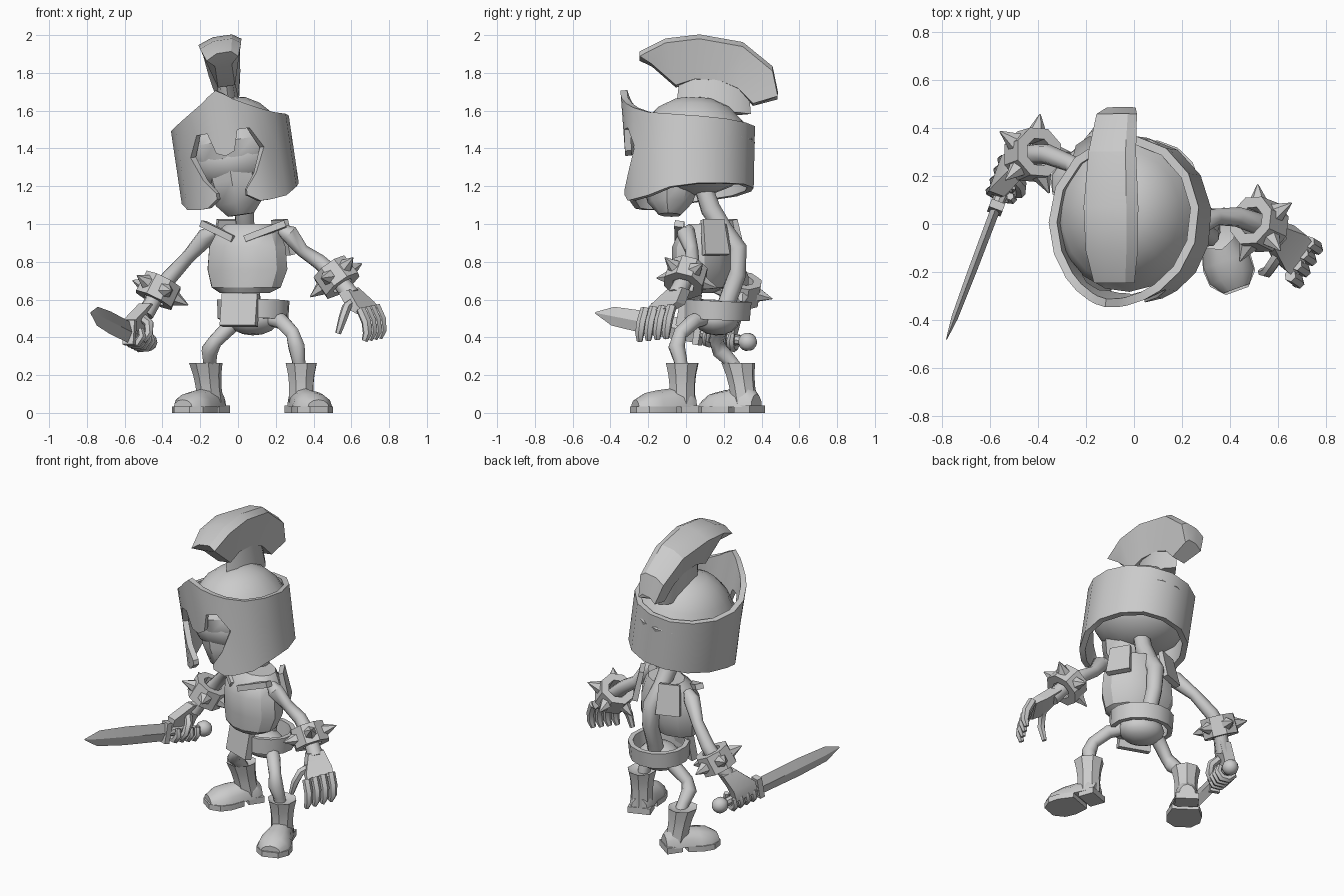
import bpy, bmesh, math
from mathutils import Vector as V, Matrix as M

if "Cube" in bpy.data.objects:
    bpy.data.objects.remove(bpy.data.objects["Cube"])

GREY = bpy.data.materials.new("plain_grey")
GREY.diffuse_color = (0.6, 0.6, 0.6, 1)
GREY.use_nodes = True
GREY.node_tree.nodes["Principled BSDF"].inputs["Base Color"].default_value = GREY.diffuse_color
I4 = M.Identity(4)


def rot(deg, axis):
    return M.Rotation(math.radians(deg), 4, axis)


def finish(name, bm, mat=I4, angle=35, thick=0):
    bmesh.ops.remove_doubles(bm, verts=bm.verts, dist=1e-4)
    bmesh.ops.recalc_face_normals(bm, faces=bm.faces)
    me = bpy.data.meshes.new(name)
    bm.to_mesh(me)
    bm.free()
    me.transform(mat)
    me.materials.append(GREY)
    ob = bpy.data.objects.new(name, me)
    bpy.context.collection.objects.link(ob)
    bpy.ops.object.select_all(action='DESELECT')
    ob.select_set(True)
    bpy.context.view_layer.objects.active = ob
    if thick:
        mod = ob.modifiers.new("thickness", 'SOLIDIFY')
        mod.thickness, mod.offset = thick, -1
        bpy.ops.object.modifier_apply(modifier="thickness")
    bpy.ops.object.shade_smooth_by_angle(angle=math.radians(angle))
    return ob


def loft(name, rings, mat=I4, angle=35, closed=False):
    """Skin a list of point rings; cap the ends, or join them when closed."""
    bm = bmesh.new()
    rv = [[bm.verts.new(p) for p in r] for r in rings]
    pairs = list(zip(rv, rv[1:])) + ([(rv[-1], rv[0])] if closed else [])
    for a, b in pairs:
        for i in range(len(a)):
            j = (i + 1) % len(a)
            bm.faces.new((a[i], a[j], b[j], b[i]))
    if not closed:
        bm.faces.new(rv[0][::-1])
        bm.faces.new(rv[-1])
    return finish(name, bm, mat, angle)


def oval(cx, cy, z, rx, ry, n=10):
    return [(cx + rx * math.cos(2 * math.pi * i / n),
             cy + ry * math.sin(2 * math.pi * i / n), z) for i in range(n)]


def tube(name, pts, radii, n=8, angle=50):
    pts = [V(p) for p in pts]
    rings = []
    for i, p in enumerate(pts):
        t = (pts[min(i + 1, len(pts) - 1)] - pts[max(i - 1, 0)]).normalized()
        u = t.cross(V((0.3, 1, 0.1))).normalized()
        w = t.cross(u)
        rings.append([p + radii[i] * (u * math.cos(a) + w * math.sin(a))
                      for a in (2 * math.pi * k / n for k in range(n))])
    return loft(name, rings, angle=angle)


def box(name, size, mat, taper=1.0):
    x, y, z = (s / 2 for s in size)
    ring = lambda h, k: [(-x * k, -y * k, h), (x * k, -y * k, h), (x * k, y * k, h), (-x * k, y * k, h)]
    return loft(name, [ring(-z, 1), ring(z, taper)], mat, 20)


def ball(name, c, r, mat=I4, seg=14):
    bm = bmesh.new()
    bmesh.ops.create_uvsphere(bm, u_segments=seg, v_segments=8, radius=1)
    return finish(name, bm, mat @ M.Translation(c) @ M.Diagonal((*r, 1)), 60)


def frame(origin, axis):
    """Matrix at origin whose local z follows axis."""
    return M.Translation(origin) @ V(axis).to_track_quat('Z', 'Y').to_matrix().to_4x4()


# --- head: everything in a local frame that leans and turns ---
HEAD = M.Translation((-0.015, 0.02, 1.35)) @ rot(-8, 'Z') @ rot(-8.5, 'Y')

# helmet shell: columns of (angle from front, rim, opening top, opening bottom, lower edge)
cols = [(0, .36, .01, None, 0), (9, .33, .03, None, 0), (15, .305, .14, -.18, -.21),
        (27, .27, .14, -.1, -.25), (39, .24, .03, .03, -.25), (58, .205, 0, 0, -.24),
        (80, .19, 0, 0, -.2), (105, .18, 0, 0, -.18), (130, .175, 0, 0, -.17),
        (155, .17, 0, 0, -.16), (180, .17, 0, 0, -.16)]
bm = bmesh.new()


def hp(deg, z, side):
    a = math.radians(deg)
    lean = 1 + 0.3 * max(0, z - .05) * max(0, math.cos(a))
    return bm.verts.new((side * .315 * math.sin(a), -.345 * lean * math.cos(a), z))


for side in (-1, 1):
    for c, d in zip(cols, cols[1:]):
        bm.faces.new([hp(c[0], c[1], side), hp(d[0], d[1], side), hp(d[0], d[2], side), hp(c[0], c[2], side)])
        if c[3] is not None:
            bm.faces.new([hp(c[0], c[3], side), hp(d[0], d[3], side), hp(d[0], d[4], side), hp(c[0], c[4], side)])
finish("helmet", bm, HEAD, 32, 0.035)

# dome flares out to meet the shell
loft("helmet_dome", [oval(0, .02, z, rx, ry, 18) for z, rx, ry in
                     ((.0, .27, .3), (.09, .295, .325), (.13, .27, .295), (.2, .235, .26), (.27, .17, .19),
                      (.31, .1, .11), (.325, .02, .02))], HEAD, 50)
ball("skull", (0, .02, .0), (.28, .3, .2), HEAD, 16)
loft("jaw", [oval(0, -.1, z, rx, ry, 8) for z, rx, ry in
             ((-.305, .07, .06), (-.24, .125, .12), (-.12, .15, .16), (.0, .16, .16))], HEAD)

# crest: side profile (y, z), wide along the top and narrow below, on a low stem
CREST = HEAD @ M.Translation((.01, 0, 0)) @ rot(8, 'Z')
top = [(-.275, .555), (-.14, .625), (.04, .65), (.27, .615), (.43, .49), (.46, .36)]
low = [(-.21, .49), (-.08, .38), (.02, .415), (.15, .41), (.25, .37), (.33, .29)]
wide = [.085, .11, .115, .1, .085, .06]
loft("crest", [[(-w, a[0], a[1] - .03), (-w * .3, *a), (w * .6, *a), (w, a[0], a[1] - .03),
                (.045, b[0], b[1]), (-.045, b[0], b[1])] for a, b, w in zip(top, low, wide)], CREST, 25)
loft("crest_stem", [oval(0, .12, .24, .06, .2, 8), oval(0, .12, .43, .045, .18, 8)], CREST)

# --- torso ---
tube("spine", [(.02, .09, 1.2), (.03, .13, 1.08), (.04, .2, .97), (.06, .27, .87), (.07, .27, .73),
               (.07, .23, .62), (.08, .18, .47)], [.05, .055, .05, .055, .05, .05, .05])
TORSO = M.Translation((.05, .09, 0)) @ rot(-20, 'Z')
loft("ribcage", [oval(0, y, z, rx, ry, 12) for z, y, rx, ry in
                 ((.635, -.04, .14, .09), (.665, -.02, .195, .13), (.76, 0, .225, .155), (.88, 0, .215, .155),
                  (.96, .01, .175, .13), (1.0, .03, .13, .1))], TORSO, 30)
for s, word in ((1, "left"), (-1, "right")):
    box(word + "_collarbone", (.23, .05, .035),
        TORSO @ M.Translation((s * .13, -.085, .96)) @ rot(-s * 22, 'Y') @ rot(s * 18, 'Z'))
    box(word + "_shoulder_blade", (.15, .035, .19),
        TORSO @ M.Translation((s * .155, .12, .93)) @ rot(s * -40, 'Z') @ rot(12, 'X'), .85)

# --- hips: belt ring, buckle plate and pelvis ---
HIPS = M.Translation((.08, .165, .545)) @ rot(-20, 'Z') @ rot(-3, 'X')
loft("belt", [oval(0, 0, z, rx, ry, 14) for z, rx, ry in
              ((-.05, .19, .175), (.05, .195, .18), (.05, .165, .15), (-.05, .16, .145))], HIPS, closed=True)
box("buckle_plate", (.2, .045, .17), HIPS @ M.Translation((-.015, -.165, -.01)) @ rot(-8, 'X'))
ball("pelvis", (0, 0, -.05), (.14, .12, .085), HIPS)

# --- legs and boots ---
tube("left_leg", [(.16, .11, .5), (.23, .04, .485), (.29, -.03, .42), (.31, -.05, .35), (.32, -.03, .28),
                  (.33, -.02, .2)], [.036, .043, .038, .046, .037, .037])
tube("right_leg", [(.02, .18, .5), (-.04, .18, .46), (-.12, .16, .38), (-.15, .18, .33), (-.15, .24, .27),
                   (-.15, .29, .2)], [.036, .043, .038, .046, .037, .037])


def boot(word, pos, turn, lean):
    b = M.Translation((*pos, 0)) @ rot(turn, 'Z')
    loft(word + "_boot_shaft", [oval(0, y - lean * z, z, r, r * 1.05, 8) for z, y, r in
                                ((.04, 0, .07), (.14, 0, .068), (.2, 0, .074), (.265, 0, .088), (.25, 0, .06))], b)
    # half-round foot swelling towards the toe
    loft(word + "_boot_foot", [[(w * math.cos(k * math.pi / 6), y, .03 + h * math.sin(k * math.pi / 6))
                                for k in range(7)] for y, w, h in
                               ((.065, .05, .07), (.03, .07, .11), (-.06, .078, .1), (-.14, .1, .09),
                                (-.21, .098, .075), (-.265, .06, .04))], b)
    box(word + "_boot_heel", (.14, .1, .04), b @ M.Translation((0, .02, .02)))
    loft(word + "_boot_sole", [[(s * x, y, z) for s, x, y in
                                ((1, .08, -.06), (1, .105, -.15), (1, .1, -.22), (1, .05, -.275),
                                 (-1, .05, -.275), (-1, .1, -.22), (-1, .105, -.15), (-1, .08, -.06))]
                               for z in (0, .035)], b)


boot("left", (.335, -.02), 20, 0)
boot("right", (-.14, .32), -35, .2)

# --- arms ---
tube("left_arm", [(.23, .02, .97), (.27, 0, .95), (.34, .03, .86), (.43, .03, .8), (.52, 0, .72),
                  (.6, -.05, .62)], [.03, .05, .036, .042, .045, .05])
tube("right_arm", [(-.12, .15, .96), (-.17, .18, .93), (-.26, .25, .83), (-.36, .29, .72), (-.42, .29, .65),
                   (-.49, .24, .52)], [.03, .05, .036, .042, .045, .045])


def cuff(word, centre, axis, spike_tip):
    c = frame(centre, axis)
    aim = c.inverted() @ V(spike_tip)
    start = math.degrees(math.atan2(aim.y, aim.x))
    loft(word + "_cuff", [oval(0, 0, z, r, r, 8) for z, r in
                          ((-.06, .108), (.06, .112), (.06, .06), (-.06, .06))], c, 25, True)
    for k in range(5):
        s = c @ rot(start + 72 * k, 'Z') @ M.Translation((.095, 0, 0)) @ rot(90, 'Y')
        loft(word + "_cuff_spike", [oval(0, 0, 0, .042, .042, 6), oval(0, 0, .08, .003, .003, 6)], s, 50)


cuff("left", (.52, 0, .72), (.55, -.25, -.75), (.62, .11, .85))
cuff("right", (-.42, .29, .65), (-.4, -.15, -.8), (-.39, .45, .61))

# left hand: flared palm, four hanging fingers, thumb
across = V((.08, .13, .02)).normalized()
flat = V((.1, -.08, .03)).normalized()
loft("left_palm", [[V(p) + across * (a * w) + flat * (b * t) for a, b in ((-1, -1), (1, -1), (1, 1), (-1, 1))]
                   for p, w, t in (((.585, -.04, .65), .05, .035), ((.65, -.1, .57), .085, .035),
                                   ((.69, -.14, .54), .08, .025))], angle=25)
for i in range(4):
    p = V((.65, -.215, .55)).lerp(V((.728, -.075, .565)), i / 3)
    tube("left_finger", [p, p + V((.03, -.02, -.07)), p + V((.035, -.03, -.13)), p + V((.02, -.03, -.17))],
         [.026, .027, .025, .016], 6)
tube("left_thumb", [(.61, -.11, .59), (.575, -.17, .56), (.555, -.2, .5), (.53, -.2, .42)],
     [.024, .026, .024, .016], 6)

# --- sword: local z runs from tip to pommel, local x is the blade width ---
tip, end = V((-.78, -.48, .53)), V((-.475, .33, .375))
d = (end - tip).normalized()
side = d.cross(V((0, 0, 1))).normalized()
up = side.cross(d)
SWORD = M((up, side, d)).transposed().to_4x4()
SWORD.translation = tip
loft("blade", [[(-w, 0, z), (0, -t, z), (w, 0, z), (0, t, z)] for z, w, t in
               ((0, .004, .002), (.1, .05, .014), (.3, .06, .018), (.58, .057, .02))], SWORD, 20)
box("guard", (.13, .06, .035), SWORD @ M.Translation((0, 0, .595)))
loft("grip", [oval(0, 0, z, r, r, 8) for z, r in ((.6, .025), (.68, .03), (.76, .027), (.86, .025))], SWORD)
ball("pommel", (0, 0, .875), (.05, .05, .05), SWORD, 10)

# right hand: palm beside the grip with four fingers curled around it
loft("right_palm", [[V(p) + d * (a * w) + side * (b * t) for a, b in ((-1, -1), (1, -1), (1, 1), (-1, 1))]
                    for p, w, t in (((-.475, .255, .57), .05, .035), ((-.545, .2, .48), .08, .035),
                                    ((-.56, .19, .41), .075, .025))], angle=25)
for i in range(4):
    z = .655 + .047 * i
    arc = [SWORD @ V((.05 * math.cos(a), .05 * math.sin(a), z))
           for a in (math.radians(200 - 50 * k) for k in range(-2, 4))]
    tube("right_finger", arc, [.016, .022, .024, .024, .022, .016], 6)
tube("right_thumb", [(-.5, .2, .5), (-.47, .16, .47), (-.475, .13, .42), (-.5, .12, .38)],
     [.024, .026, .024, .014], 6)
